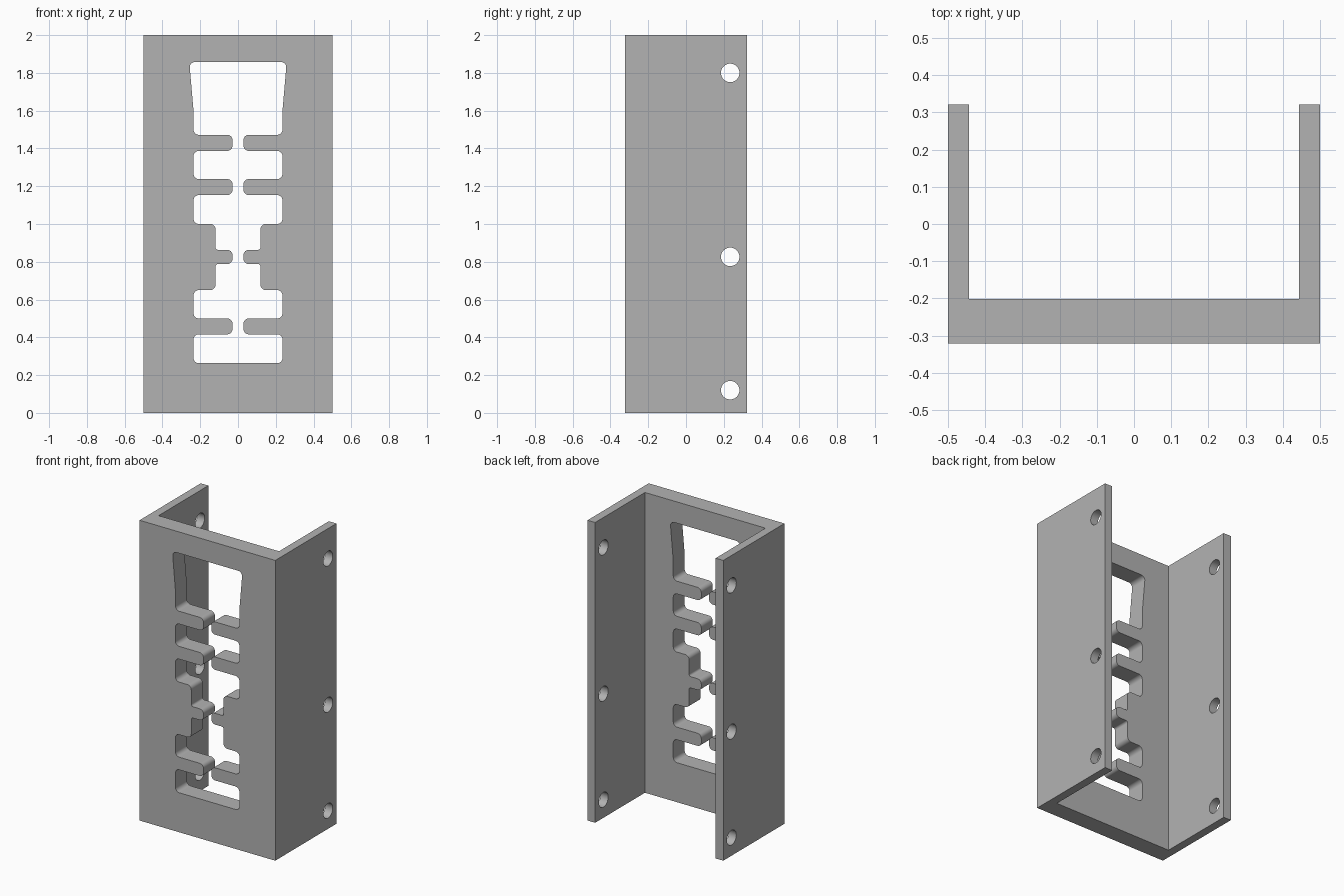
import bpy
import bmesh
import math
from mathutils import Vector

cube = bpy.data.objects.get("Cube")
if cube:
    bpy.data.objects.remove(cube, do_unlink=True)

# Single plain grey
grey = bpy.data.materials.new("plain_grey")
grey.use_nodes = True
colour = (0.45, 0.45, 0.45, 1)
grey.diffuse_color = colour
grey.node_tree.nodes["Principled BSDF"].inputs["Base Color"].default_value = colour


def prism(name, outline, direction):
    """Closed solid swept from an outline of 3D points along a direction."""
    bm = bmesh.new()
    near = [bm.verts.new(p) for p in outline]
    far = [bm.verts.new(Vector(p) + Vector(direction)) for p in outline]
    bm.faces.new(near)
    bm.faces.new(far[::-1])
    for i in range(len(near)):
        bm.faces.new((near[i], near[i - 1], far[i - 1], far[i]))
    bmesh.ops.recalc_face_normals(bm, faces=bm.faces[:])
    mesh = bpy.data.meshes.new(name)
    bm.to_mesh(mesh)
    bm.free()
    mesh.materials.append(grey)
    obj = bpy.data.objects.new(name, mesh)
    bpy.context.scene.collection.objects.link(obj)
    return obj


def rounded(points, steps=8):
    """Replace each (x, z, radius) corner by a true arc."""
    result = []
    for i, (x, z, r) in enumerate(points):
        p = Vector((x, 0, z))
        if r == 0:
            result.append(p)
            continue
        prev, nxt = points[i - 1], points[(i + 1) % len(points)]
        a = (Vector((prev[0], 0, prev[1])) - p).normalized()
        b = (Vector((nxt[0], 0, nxt[1])) - p).normalized()
        half_angle = a.angle(b) / 2
        bisector = (a + b).normalized()
        centre = p + bisector * r / math.sin(half_angle)
        across = (b - a).normalized()
        sweep = math.pi / 2 - half_angle
        for k in range(steps + 1):
            t = sweep * (2 * k / steps - 1)
            result.append(centre + (across * math.sin(t) - bisector * math.cos(t)) * r)
    return result


def cut(target, cutter):
    cutter.hide_render = True
    mod = target.modifiers.new("cut", "BOOLEAN")
    mod.operation = "DIFFERENCE"
    mod.solver = "EXACT"
    mod.object = cutter
    bpy.context.view_layer.objects.active = target
    bpy.context.view_layer.update()
    bpy.ops.object.modifier_apply(modifier=mod.name)
    bpy.data.objects.remove(cutter, do_unlink=True)


# U-shaped channel: thick front plate and two thin side walls
W, D, INNER, PLATE = 0.5, 0.322, 0.444, -0.202
half = [(W, -D), (W, D), (INNER, D), (INNER, PLATE)]
section = half + [(-x, y) for x, y in reversed(half)]
channel = prism("channel_bracket", [(x, y, 0) for x, y in section], (0, 0, 2))

# Front opening: wide bays separated by pairs of rounded tabs
WIDE, STEP, GAP, R, SMALL = 0.2355, 0.119, 0.029, 0.028, 0.014


def tab(low, high, root, root_radius):
    return [(root, low, root_radius), (GAP, low, R),
            (GAP, high, R), (root, high, root_radius)]


side = [(WIDE, 0.263, R)]
side += tab(0.416, 0.5, WIDE, R)
side += [(WIDE, 0.65, R), (STEP, 0.65, R)]
side += tab(0.788, 0.863, STEP, SMALL)
side += [(STEP, 1.0, R), (WIDE, 1.0, R)]
side += tab(1.153, 1.238, WIDE, R)
side += tab(1.387, 1.472, WIDE, R)
side += [(WIDE, 1.6, 0), (0.258, 1.858, R)]
opening = side + [(-x, z, r) for x, z, r in reversed(side)]
outline = [p + Vector((0, -0.4, 0)) for p in rounded(opening)]
cut(channel, prism("opening_cutter", outline, (0, 0.3, 0)))

# Three mounting holes bored through both side walls
ring = [math.tau * k / 40 for k in range(40)]
for height in (0.12, 0.826, 1.8):
    circle = [(-0.6, 0.234 + 0.049 * math.cos(t), height + 0.049 * math.sin(t))
              for t in ring]
    cut(channel, prism("hole_cutter", circle, (1.2, 0, 0)))

# Smooth the rounded corners and hole walls, keep flat faces crisp
bpy.ops.object.select_all(action="DESELECT")
channel.select_set(True)
bpy.context.view_layer.objects.active = channel
bpy.ops.object.shade_smooth_by_angle(angle=math.radians(30))
weighted = channel.modifiers.new("flat_normals", "WEIGHTED_NORMAL")
weighted.keep_sharp = True
